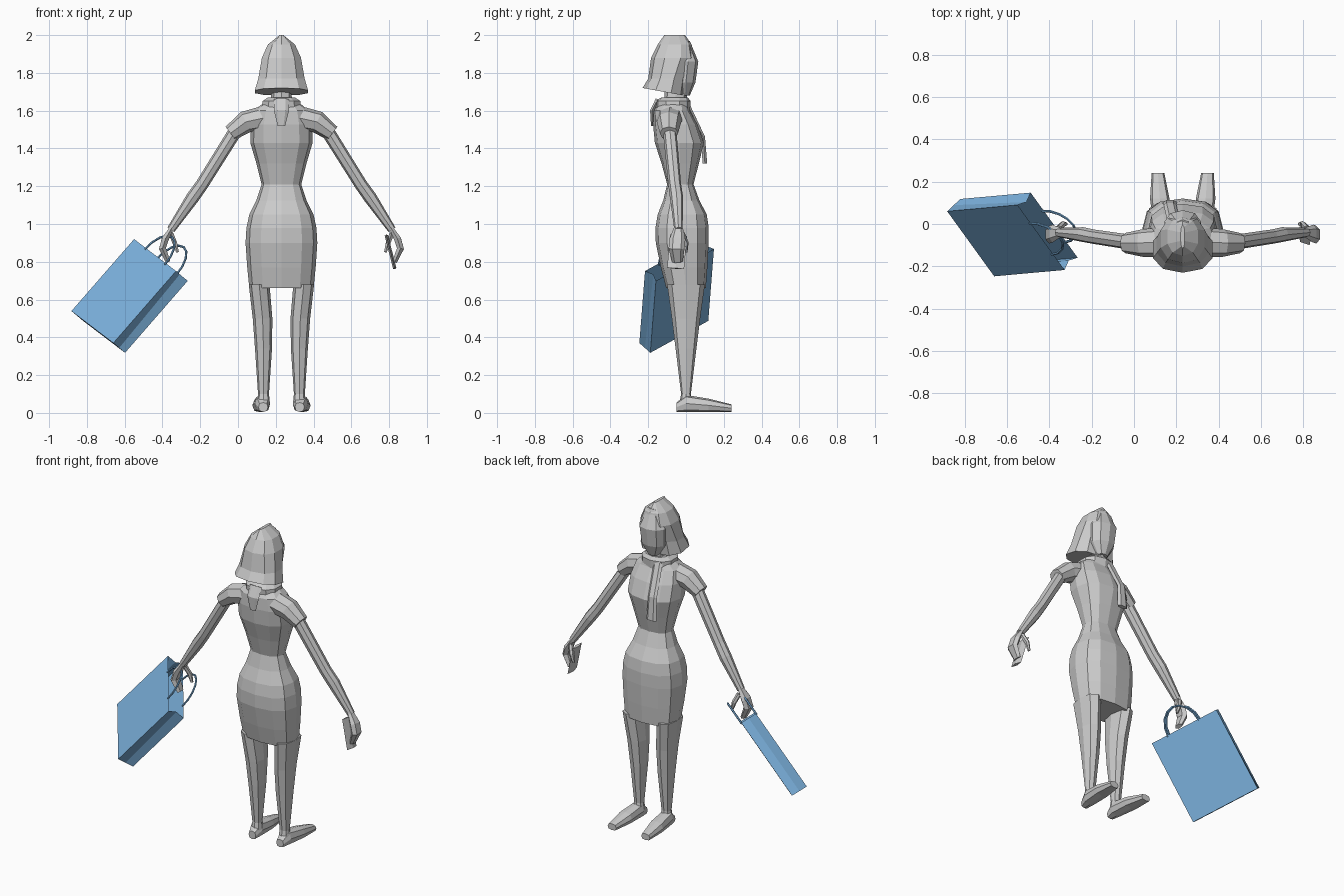
import bpy, bmesh, math
from mathutils import Vector

default_cube = bpy.data.objects.get("Cube")
if default_cube:
    bpy.data.objects.remove(default_cube, do_unlink=True)


def material(name, red, green, blue):
    mat = bpy.data.materials.new(name)
    mat.use_nodes = True
    colour = (red, green, blue, 1)
    mat.diffuse_color = colour
    mat.node_tree.nodes["Principled BSDF"].inputs["Base Color"].default_value = colour
    return mat


GREY = material("pale grey", .6, .6, .6)
BLUE = material("paper blue", .2, .44, .72)
CENTRE = .23  # middle of the figure
X, Y, Z = Vector((1, 0, 0)), Vector((0, 1, 0)), Vector((0, 0, 1))


def make(name, rings, mat=GREY, open_start=False):
    """Skin a list of closed rings of points and cap the ends."""
    bm = bmesh.new()
    loops = [[bm.verts.new(point) for point in ring] for ring in rings]
    count = len(loops[0])
    for lower, upper in zip(loops, loops[1:]):
        for i in range(count):
            j = (i + 1) % count
            bm.faces.new((lower[i], lower[j], upper[j], upper[i]))
    if not open_start:
        bm.faces.new(reversed(loops[0]))
    bm.faces.new(loops[-1])
    bmesh.ops.recalc_face_normals(bm, faces=bm.faces)
    mesh = bpy.data.meshes.new(name)
    bm.to_mesh(mesh)
    bm.free()
    mesh.materials.append(mat)
    bpy.context.collection.objects.link(bpy.data.objects.new(name, mesh))


def oval(centre, u, v, sides, power):
    """Ellipse whose corners fill out as the power drops below one."""
    def bulge(t):
        return math.copysign(abs(t) ** power, t) if abs(t) > .001 else 0
    angles = [math.tau * i / sides for i in range(sides)]
    return [centre + u * bulge(math.cos(a)) + v * bulge(math.sin(a)) for a in angles]


def stack(name, rows, sides=10, power=.85, shift=0, tilt=0):
    """Level rings given by height, half width, middle y and half depth."""
    rings = []
    for height, half, middle, depth in rows:
        centre = Vector((CENTRE + shift, middle, height))
        lean = Z * tilt if not rings else Z * 0
        rings.append(oval(centre, Y * depth - lean, X * half, sides, power))
    make(name, rings)


def tube(name, rows, axis, flat=1, sides=8, power=.9, mat=GREY):
    """Rings across a path given by x, y, z and radius along the axis."""
    points = [Vector(row[:3]) for row in rows]
    rings = []
    for i, point in enumerate(points):
        ahead = points[min(i + 1, len(points) - 1)]
        along = (ahead - points[max(i - 1, 0)]).normalized()
        side = along.cross(axis).normalized()
        radius = rows[i][-1]
        rings.append(oval(point, side.cross(along) * radius, side * radius * flat, sides, power))
    make(name, rings, mat)


def refine(rows):
    """Insert a smoothly interpolated row between each pair of rows."""
    padded = [rows[0], *rows, rows[-1]]
    result = []
    for before, start, end, after in zip(padded, padded[1:], padded[2:], padded[3:]):
        middle = [(9 * (b + c) - a - d) / 16 for a, b, c, d in zip(before, start, end, after)]
        result += [start, middle]
    return result + [rows[-1]]


# Dress: hem, hips, waist, bust, shoulders and neckline
hem = (.66, .17, 0, .105)
hips = (.9, .19, -.02, .14)
upper_hips = (1.05, .17, -.02, .13)
waist = (1.21, .105, -.03, .07)
bust = (1.43, .165, -.035, .13)
shoulders = (1.6, .145, -.075, .095)
neckline = (1.64, .075, -.06, .07)
stack("dress", refine([hem, hips, upper_hips, waist, bust, shoulders, neckline]), sides=12, power=.8)

# Neck, face and bobbed hair
stack("neck", [(1.6, .06, -.055, .065), (1.74, .05, -.055, .055)], sides=8)
chin = (1.68, .035, -.02, .04)
cheeks = (1.75, .08, -.03, .08)
brow = (1.86, .09, -.02, .085)
crown = (1.97, .04, -.04, .06)
stack("face", [chin, cheeks, brow, crown])
bob_edge = (1.7, .147, -.12, .11)
bob_side = (1.77, .128, -.1, .1)
bob_temple = (1.88, .108, -.07, .115)
bob_crown = (1.95, .075, -.06, .09)
bob_ridge = (2, .01, -.06, .055)
stack("hair", [bob_edge, bob_side, bob_temple, bob_crown, bob_ridge], tilt=.02)

# Collar and scarf ends
stack("collar", [(1.59, .11, -.07, .09), (1.65, .105, -.07, .095), (1.67, .075, -.06, .07)])
tube("scarf_back", [(CENTRE, -.15, 1.66, .04), (CENTRE, -.18, 1.6, .04), (CENTRE, -.18, 1.52, .02)],
     X, flat=.3, sides=6)
tube("scarf_front", [(.19, 0, 1.65, .03), (.17, .09, 1.46, .03), (.17, .1, 1.32, .035)],
     X, flat=.4, sides=6)

for side, word in ((1, "left"), (-1, "right")):
    def mirrored(rows):
        return [(CENTRE + side * offset, *rest) for offset, *rest in rows]

    # Leg, narrowing and leaning inward to the ankle
    leg = [(.68, .055, 0, .1), (.5, .052, 0, .075), (.34, .045, 0, .055), (.1, .029, 0, .026), (.05, .034, 0, .035)]
    thigh, *shin = leg
    rings = []
    for height, half, middle, depth in [thigh, *shin]:
        lean = .095 + max(0, height - .45) * .1
        centre = Vector((CENTRE + side * lean, middle, height))
        rings.append(oval(centre, Y * depth, X * half, 8, .85))
    make(word + "_leg", rings)

    # Shoe, flat on the ground and tapering to the toe
    rings = []
    for y, half, height in ((-.05, .025, .05), (0, .04, .09), (.12, .046, .07), (.24, .03, .04)):
        centre = Vector((CENTRE + side * (.1 + y * .07), y, height / 2 + .005))
        rings.append(oval(centre, X * half, Z * height / 2, 8, .75))
    make(word + "_shoe", rings)

    # Cap sleeve, arm and hand
    tube(word + "_sleeve", mirrored([
        (.1, -.085, 1.56, .07), (.19, -.09, 1.54, .065), (.27, -.09, 1.48, .048)]), Y, flat=.9)
    tube(word + "_arm", mirrored([
        (.22, -.09, 1.53, .036), (.42, -.06, 1.21, .034), (.47, -.05, 1.14, .035), (.585, -.04, .97, .022)]), Y)
    tube(word + "_hand", mirrored([
        (.58, -.04, .98, .024), (.615, -.045, .92, .042), (.63, -.05, .87, .042), (.6, -.045, .8, .028)]),
        Y, flat=.5, sides=6)
    tube(word + "_thumb", mirrored([(.585, -.02, .95, .014), (.565, 0, .9, .014), (.55, 0, .85, .008)]),
         Y, sides=6)

# Flat phone in the left hand, with square section
tube("phone", [(.785, -.04, .94, .045), (.83, -.055, .765, .045)], Y, flat=.2, sides=4, power=1)

# Open paper bag: one top corner and its width, height and depth directions
corner = Vector((-.55, .09, .92))
wide = Vector((.222, -.307, -.169))
down = Vector((-.332, -.03, -.381))
deep = Vector((.062, .058, -.052))


def bag_ring(drop, fold):
    spots = [(0, 0), (1, 0), (1 - fold, .5), (1, 1), (0, 1), (fold, .5)]
    return [corner + down * drop + wide * a + deep * b for a, b in spots]


make("shopping_bag", [bag_ring(0, .05), bag_ring(1, 0)], BLUE, open_start=True)

# Two arched bag handles
up = -down.normalized()
for depth, word in ((0, "outer"), (1, "inner")):
    base = corner + deep * depth + wide * .52
    path = []
    for i in range(9):
        angle = math.pi * i / 8
        point = base - wide * .24 * math.cos(angle) + up * (.14 * math.sin(angle) - .01)
        path.append((*point, .006))
    tube(word + "_handle", path, deep.normalized(), sides=6, mat=BLUE)
